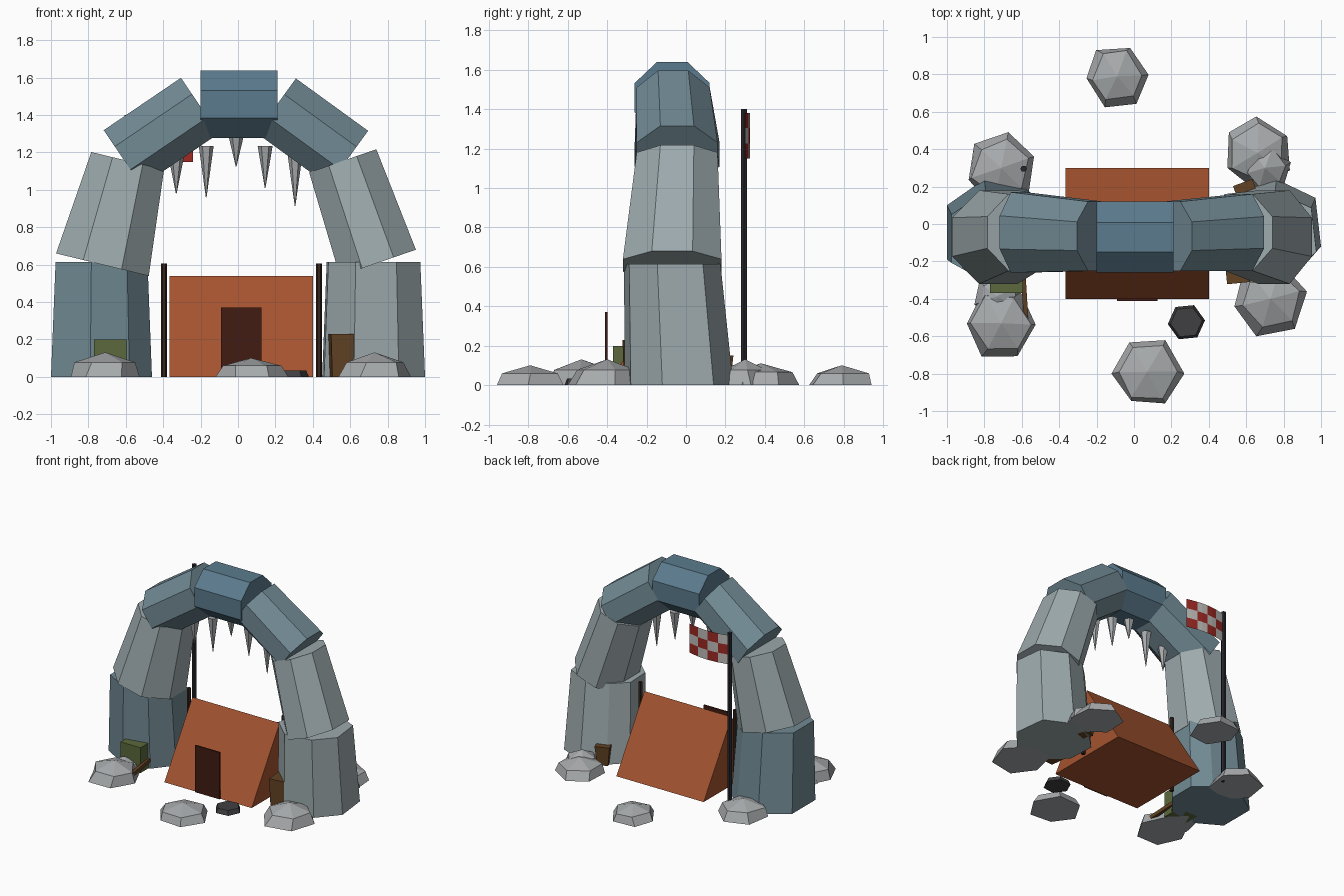
import bpy, bmesh, math, random
from mathutils import Vector, Matrix

if "Cube" in bpy.data.objects:
    bpy.data.objects.remove(bpy.data.objects["Cube"])

random.seed(4)


def mat(name, r, g, b):
    # display colours converted to linear
    m = bpy.data.materials.new(name)
    m.diffuse_color = tuple((c / 255) ** 2.2 for c in (r, g, b)) + (1,)
    m.use_nodes = True
    m.node_tree.nodes["Principled BSDF"].inputs["Base Color"].default_value = m.diffuse_color
    return m


SLATE = mat("slate", 113, 137, 147)
PALE = mat("pale_slate", 156, 169, 172)
BLUE = mat("blue_slate", 92, 122, 140)
ROCK = mat("rock", 166, 169, 171)
CANVAS = mat("canvas", 163, 84, 51)
DOOR = mat("dark_canvas", 68, 34, 26)
WOOD = mat("wood", 98, 68, 40)
DARK = mat("dark_wood", 56, 42, 34)
IRON = mat("iron", 42, 42, 48)
ASH = mat("ash", 66, 66, 68)
GREEN = mat("green", 92, 104, 62)
RED = mat("red", 155, 45, 40)
WHITE = mat("white", 190, 188, 184)


def make(name, verts, faces, *mats):
    me = bpy.data.meshes.new(name)
    me.from_pydata([tuple(v) for v in verts], [], faces)
    for m in mats:
        me.materials.append(m)
    bm = bmesh.new()
    bm.from_mesh(me)
    bmesh.ops.recalc_face_normals(bm, faces=bm.faces)
    bm.to_mesh(me)
    bm.free()
    ob = bpy.data.objects.new(name, me)
    bpy.context.collection.objects.link(ob)
    return ob


def loft(name, rings, m):
    # closed skin through rings that have the same number of points
    n = len(rings[0])
    verts = [p for r in rings for p in r]
    faces = [tuple(range(n)), tuple(range(len(verts) - n, len(verts)))]
    for k in range(len(rings) - 1):
        for i in range(n):
            j = (i + 1) % n
            faces.append((k * n + i, k * n + j, k * n + n + j, k * n + n + i))
    return make(name, verts, faces, m)


def ring(c, r, n, turn=0.0):
    return [Vector((c[0] + r * math.cos(turn + math.tau * i / n),
                    c[1] + r * math.sin(turn + math.tau * i / n), c[2])) for i in range(n)]


def box(name, c, s, m, rot=(0, 0, 0), taper=1.0):
    x, y, z = (v / 2 for v in s)
    rings = []
    for h, t in ((-z, taper), (z, 1)):
        rings.append([Vector((a * x * t, b * y * t, h)) for a, b in ((-1, -1), (1, -1), (1, 1), (-1, 1))])
    ob = loft(name, rings, m)
    ob.location, ob.rotation_euler = c, rot
    return ob


def arch_block(name, a, b, m):
    # octagonal stone; each end is (centre, in-plane half width, depth half width)
    axis = (Vector(b[0]) - Vector(a[0]))
    axis.y = 0
    axis.normalize()
    u, v = Vector((axis.z, 0, -axis.x)), Vector((0, 1, 0))
    rings = []
    for c, hu, hv in (a, b):
        k = 1 / math.cos(math.pi / 8)
        rings.append([Vector(c) + u * hu * k * math.cos(math.pi * (i + .5) / 4)
                      + v * hv * k * math.sin(math.pi * (i + .5) / 4) for i in range(8)])
    return loft(name, rings, m)


# arch legs
left = [(-1, -.19), (-.79, -.31), (-.58, -.27), (-.46, -.12), (-.46, .09), (-.58, .19), (-.8, .24), (-1, .1)]
right = [(.62, -.31), (.86, -.28), (1, -.12), (.97, .14), (.76, .24), (.57, .18), (.45, .06), (.46, -.16)]
for name, pts, cx, m in (("left_arch_leg", left, -.725, SLATE), ("right_arch_leg", right, .72, PALE)):
    top = [(cx + (x - cx) * .91, -.07 + (y + .035) * .89, .615) for x, y in pts]
    loft(name, [[(x, y, 0) for x, y in pts], top], m)

# arch stones
arch_block("left_middle_stone", ((-.725, -.07, .6), .255, .25), ((-.59, -.045, 1.155), .2, .205), PALE)
arch_block("right_middle_stone", ((.748, -.07, .61), .215, .25), ((.56, -.045, 1.155), .19, .205), PALE)
arch_block("left_upper_stone", ((-.617, -.045, 1.17), .18, .215), ((-.204, -.065, 1.45), .18, .185), SLATE)
arch_block("right_upper_stone", ((.59, -.045, 1.17), .18, .205), ((.204, -.065, 1.45), .18, .185), SLATE)
arch_block("keystone", ((-.2, -.07, 1.458), .18, .19), ((.21, -.07, 1.458), .18, .19), BLUE)

# stalactites
for x, base, tip in ((-.33, 1.17, .98), (-.17, 1.235, .96), (-.01, 1.285, 1.125),
                     (.145, 1.235, 1.01), (.305, 1.19, .915)):
    loft("stalactite", [ring((x, -.07, base), .04, 6), ring((x, -.07, tip), .002, 6)], ROCK)

# tent, door flap and poles
loft("tent", [[(x, -.4, 0), (x, .3, 0), (x, -.05, .54)] for x in (-.365, .4)], CANVAS)
box("tent_door", (.0175, -.405, .185), (.215, .012, .37), DOOR)
for x in (-.395, .433):
    loft("tent_pole", [ring((x, -.05, z), .016, 6) for z in (0, .605)], DARK)

# flag pole and wavy checkered flag
loft("flag_pole", [ring((-.59, .295, z), .018, 6) for z in (0, 1.4)], IRON)
cols, rows = 8, 3
verts = [(-.59 + .35 * i / cols, .3 + .025 * math.sin(math.pi * i / cols), 1.15 + .23 * r / rows)
         for r in range(rows + 1) for i in range(cols + 1)]
faces = [(r * 9 + i, r * 9 + i + 1, r * 9 + i + 10, r * 9 + i + 9) for r in range(rows) for i in range(cols)]
flag = make("flag", verts, faces, RED, WHITE)
for p in flag.data.polygons:
    r, i = divmod(p.index, cols)
    p.material_index = (i // 2 + r + 1) % 2

# boulders: hexagonal low domes
for x, y, r, h, turn in ((-.09, .79, .175, .1, .1), (.07, -.79, .19, .1, 0), (-.71, .3, .195, .12, .3),
                         (.66, .38, .19, .11, .5), (-.71, -.53, .195, .13, 0), (.73, -.4, .205, .13, .2),
                         (-.73, -.385, .13, .1, .4), (.7, .3, .13, .13, .2)):
    def wobble(pts):
        return [p + Vector((random.uniform(-.012, .012), random.uniform(-.012, .012), 0)) for p in pts]
    loft("boulder", [wobble(ring((x, y, 0), r, 6, turn)), wobble(ring((x, y, h * .6), r * .8, 6, turn)),
                     ring((x, y, h), .004, 6, turn)], ROCK)

# crates, plank and fire pit
box("green_crate", (-.682, -.29, .1), (.175, .16, .2), GREEN)
box("front_crate", (.565, -.24, .115), (.15, .15, .23), WOOD, (0, 0, .1), .9)
box("back_crate", (.6, .17, .075), (.11, .11, .15), WOOD, (0, 0, .35), .75)
box("plank", (-.585, -.385, .055), (.025, .24, .03), WOOD, (.1, 0, .06))
loft("fire_pit", [ring((.28, -.525, 0), .1, 6, .1), ring((.28, -.525, .035), .085, 6, .1)], ASH)
